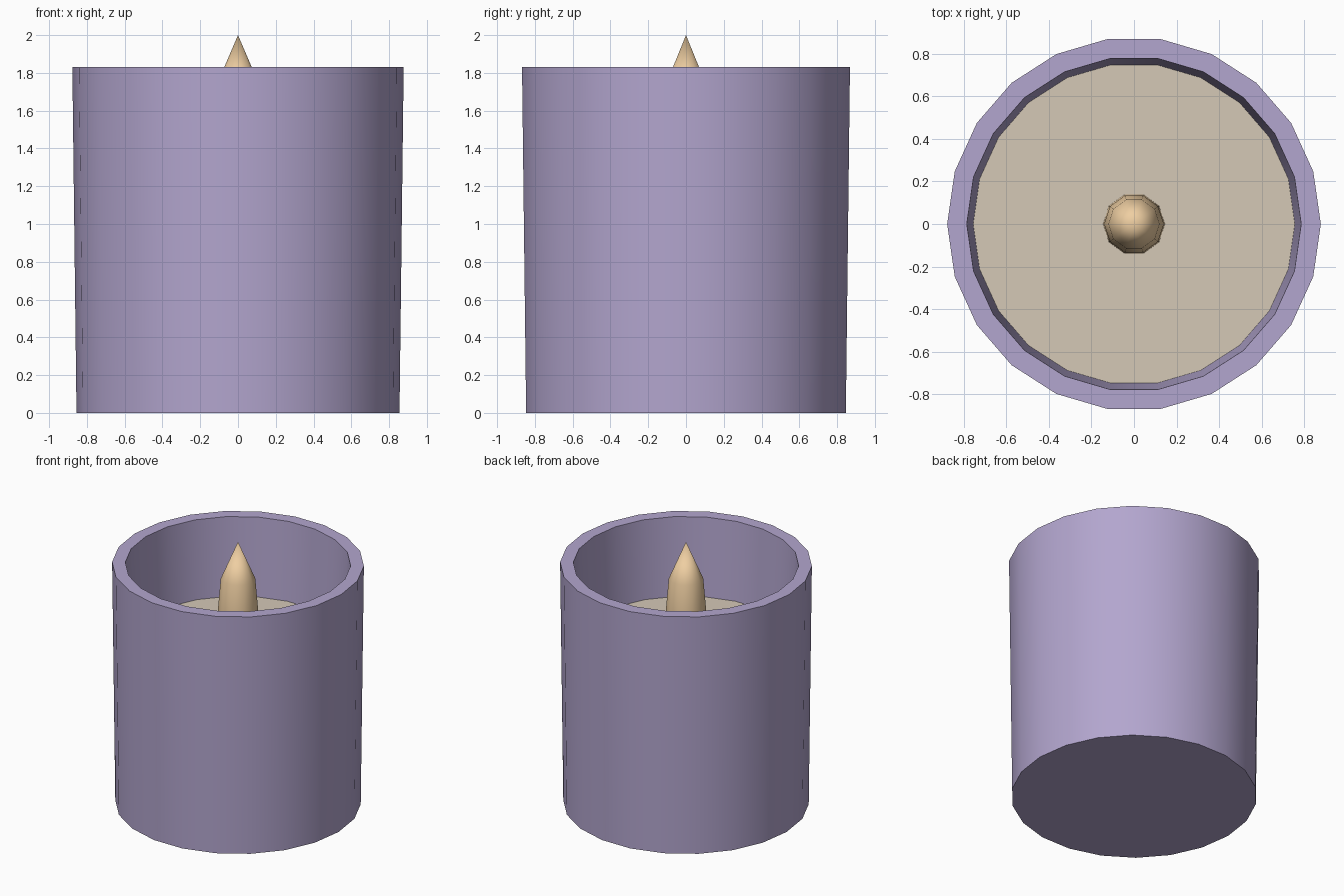
import bpy, bmesh
from math import pi, cos, sin, radians

if "Cube" in bpy.data.objects:
    bpy.data.objects.remove(bpy.data.objects["Cube"])


def material(name, rgb):
    m = bpy.data.materials.new(name)
    m.diffuse_color = (*rgb, 1)
    m.use_nodes = True
    m.node_tree.nodes["Principled BSDF"].inputs["Base Color"].default_value = m.diffuse_color
    return m


def lathe(name, profile, sides, mat, angle=40):
    """Spin (radius, z) points around z; radius 0 gives a tip, open ends stay open."""
    bm = bmesh.new()
    rings = []
    for r, z in profile:
        if r == 0:
            rings.append([bm.verts.new((0, 0, z))] * sides)
        else:
            rings.append([bm.verts.new((r * cos(2 * pi * i / sides), r * sin(2 * pi * i / sides), z))
                          for i in range(sides)])
    for a, b in zip(rings, rings[1:]):
        for i in range(sides):
            j = (i + 1) % sides
            quad = list(dict.fromkeys((a[i], a[j], b[j], b[i])))
            bm.faces.new(quad)
    me = bpy.data.meshes.new(name)
    bm.to_mesh(me)
    bm.free()
    ob = bpy.data.objects.new(name, me)
    bpy.context.collection.objects.link(ob)
    me.materials.append(mat)
    bpy.ops.object.select_all(action='DESELECT')
    ob.select_set(True)
    bpy.context.view_layer.objects.active = ob
    bpy.ops.object.shade_smooth_by_angle(angle=radians(angle))
    return ob


purple = material("purple_glass", (0.45, 0.38, 0.62))
cream = material("cream_wax", (0.66, 0.58, 0.47))
amber = material("amber_flame", (0.86, 0.62, 0.36))

# Tapered holder: closed base, outer wall, flat rim, inner wall down to the wax
lathe("candle_holder", [(0, 0), (0.855, 0), (0.877, 1.83), (0.785, 1.83), (0.755, 1.23)], 22, purple)

# Wax surface
lathe("wax_surface", [(0.755, 1.23), (0, 1.23)], 22, cream)

# Faceted-outline flame standing on the wax
lathe("flame", [(0.145, 1.23), (0.14, 1.48), (0.12, 1.72), (0, 2.0)], 10, amber)
